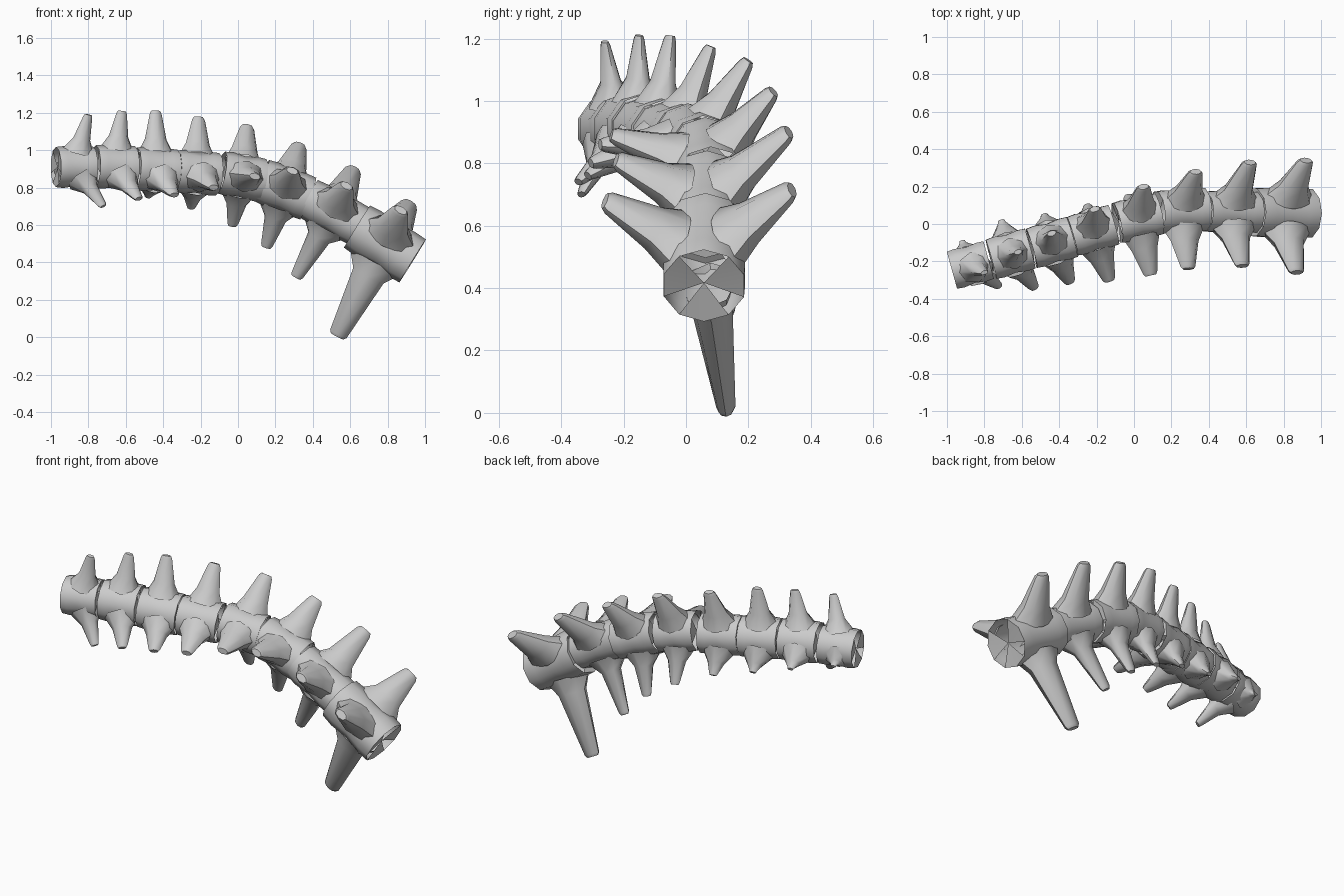
import bpy, bmesh, math
from mathutils import Vector

if "Cube" in bpy.data.objects:
    bpy.data.objects.remove(bpy.data.objects["Cube"])

# Each segment: centre, body radius, body half length, three spine tips
SEGMENTS = [
    ((.785, .06, .50), .138, .175, (.92, .34, .715), (.87, -.26, .68), (.53, .13, .005)),
    ((.51, .065, .67), .115, .155, (.62, .33, .90), (.58, -.225, .81), (.31, .14, .32)),
    ((.25, .07, .79), .122, .135, (.33, .28, 1.03), (.29, -.24, .89), (.15, .16, .48)),
    ((.02, .03, .86), .118, .115, (.05, .20, 1.13), (.09, -.275, .86), (-.03, .15, .595)),
    ((-.22, -.035, .88), .116, .115, (-.21, .08, 1.175), (-.13, -.305, .80), (-.25, .10, .69)),
    ((-.44, -.10, .895), .118, .112, (-.44, -.05, 1.21), (-.34, -.315, .76), (-.48, .05, .75)),
    ((-.66, -.16, .91), .118, .108, (-.62, -.15, 1.21), (-.53, -.345, .74), (-.71, .02, .82)),
    ((-.875, -.22, .91), .112, .102, (-.80, -.26, 1.19), (-.72, -.335, .70), (-.92, -.09, .85)),
]
SIDES = 10


def loft(bm, rings):
    for a, b in zip(rings, rings[1:]):
        n = len(a)
        for i in range(n):
            bm.faces.new((a[i], a[(i + 1) % n], b[(i + 1) % n], b[i]))


def ring(bm, c, u, v, ru, rv, n):
    return [bm.verts.new(c + u * ru * math.cos(2 * math.pi * i / n)
                         + v * rv * math.sin(2 * math.pi * i / n)) for i in range(n)]


def finish(bm, name):
    bmesh.ops.recalc_face_normals(bm, faces=bm.faces)
    me = bpy.data.meshes.new(name)
    bm.to_mesh(me)
    bm.free()
    ob = bpy.data.objects.new(name, me)
    bpy.context.collection.objects.link(ob)
    bpy.context.view_layer.objects.active = ob
    ob.select_set(True)
    bpy.ops.object.shade_smooth_by_angle(angle=math.radians(50))
    ob.select_set(False)


def build_body(name, c, axis, r, half):
    bm = bmesh.new()
    u = axis.cross(Vector((0, 1, 0))).normalized()
    v = axis.cross(u).normalized()
    rings = [ring(bm, c + axis * half * t, u, v, r * s, r * s, SIDES)
             for t, s in ((-1, .96), (-.6, 1), (0, .92), (.6, 1), (1, .98))]
    loft(bm, rings)
    # Broken end caps: fans with some wedges missing
    for rg, t in ((rings[0], -.9), (rings[-1], .9)):
        hub = bm.verts.new(c + axis * half * t)
        for i in range(SIDES):
            if i % 3:
                bm.faces.new((rg[i], rg[(i + 1) % SIDES], hub))
    finish(bm, name)


def build_spine(name, c, axis, r, half, tip, thick):
    bm = bmesh.new()
    d = tip - c
    length = d.length
    d.normalize()
    u = (axis - d * axis.dot(d)).normalized()
    v = d.cross(u)
    # Flared root, blade, blunt tip
    root, mid = min(r * .75, length * .5), min(r * 1.4, length * .8)
    sections = [(root, half * .9, .085), (mid, .083 * thick, .06 * thick),
                (length - .015, .045 * thick, .028 * thick),
                (length, .034 * thick, .02 * thick)]
    rings = [ring(bm, c + d * t, u, v, a, b, 8) for t, a, b in sections]
    loft(bm, rings)
    bm.faces.new(rings[-1])
    finish(bm, name)


# Chain of segments, spines thinning toward the far end
centres = [Vector(s[0]) for s in SEGMENTS]
for k, (c, r, half, *tips) in enumerate(SEGMENTS):
    axis = (centres[max(k - 1, 0)] - centres[min(k + 1, len(centres) - 1)]).normalized()
    build_body(f"segment_body_{k + 1}", centres[k], axis, r, half)
    for side, tip in zip(("back", "front", "lower"), tips):
        thick = 1.1 - .075 * k
        if side == "lower" and k:
            thick *= .75
        build_spine(f"{side}_spine_{k + 1}", centres[k], axis, r, half, Vector(tip), thick)
